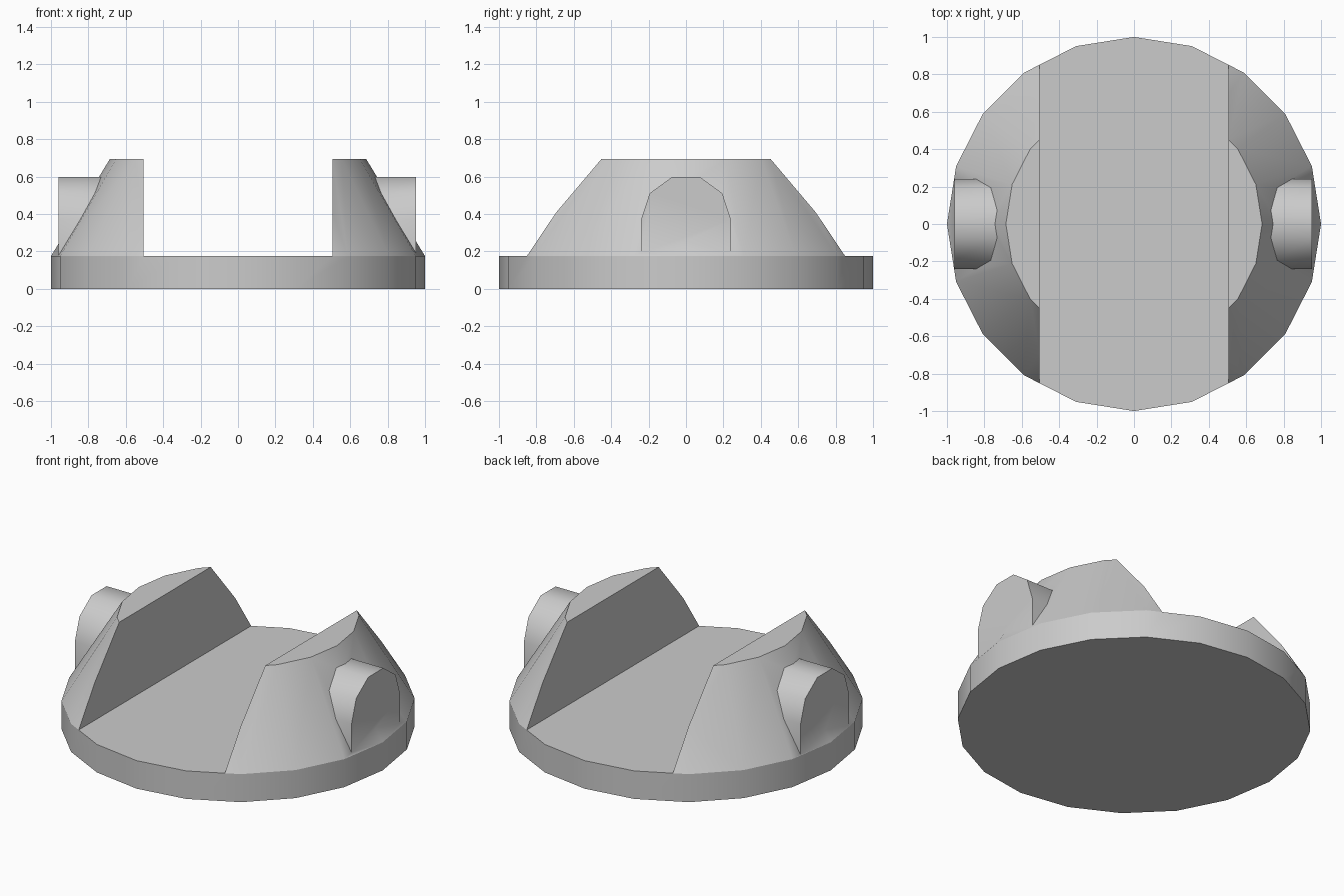
import bpy, bmesh
from math import sin, cos, pi, radians

if "Cube" in bpy.data.objects:
    bpy.data.objects.remove(bpy.data.objects["Cube"])

BASE_H, TOP_H = 0.175, 0.695
TOP_R, SLOT_X = 0.685, 0.505


def loft(name, rings):
    """Closed solid through a list of equal-length point rings."""
    bm = bmesh.new()
    loops = [[bm.verts.new(p) for p in ring] for ring in rings]
    n = len(loops[0])
    for a, b in zip(loops, loops[1:]):
        for i in range(n):
            j = (i + 1) % n
            bm.faces.new((a[i], a[j], b[j], b[i]))
    bm.faces.new(loops[0])
    bm.faces.new(loops[-1])
    bmesh.ops.recalc_face_normals(bm, faces=bm.faces)
    mesh = bpy.data.meshes.new(name)
    bm.to_mesh(mesh)
    bm.free()
    obj = bpy.data.objects.new(name, mesh)
    bpy.context.collection.objects.link(obj)
    return obj


def circle(r, z, n=20):
    return [(r * cos(2 * pi * i / n), r * sin(2 * pi * i / n), z) for i in range(n)]


def combine(target, tool, operation):
    bpy.context.view_layer.objects.active = target
    mod = target.modifiers.new(operation, 'BOOLEAN')
    mod.operation, mod.solver, mod.object = operation, 'EXACT', tool
    bpy.ops.object.modifier_apply(modifier=mod.name)
    bpy.data.objects.remove(tool, do_unlink=True)


# Disc base with a tapered upper part
body = loft("slotted_base", [circle(1, 0), circle(1, BASE_H), circle(TOP_R, TOP_H)])

# Wide slot across the middle leaves two cheeks
slot = loft("slot_cutter", [[(x, y, z) for x, y in
            ((-SLOT_X, -2), (SLOT_X, -2), (SLOT_X, 2), (-SLOT_X, 2))] for z in (BASE_H, 1)])
slot.hide_render = True
combine(body, slot, 'DIFFERENCE')

# Round-topped side lugs
arch = [(0.24 * cos(k * pi / 5), 0.37 + 0.24 * sin(k * pi / 5)) for k in range(6)]
arch += [(-0.24, 0.14), (0.24, 0.14)]
for inner, outer in ((0.62, 0.953), (-0.62, -0.96)):
    lug = loft("side_lug", [[(x, y, z) for y, z in arch] for x in (inner, outer)])
    combine(body, lug, 'UNION')

# Smooth curved sides, crisp rim where the taper starts
body.select_set(True)
bpy.context.view_layer.objects.active = body
bpy.ops.object.shade_smooth_by_angle(angle=radians(37))
verts = body.data.vertices
for edge in body.data.edges:
    if all(abs(verts[v].co.z - BASE_H) < 1e-4 for v in edge.vertices):
        edge.use_edge_sharp = True
